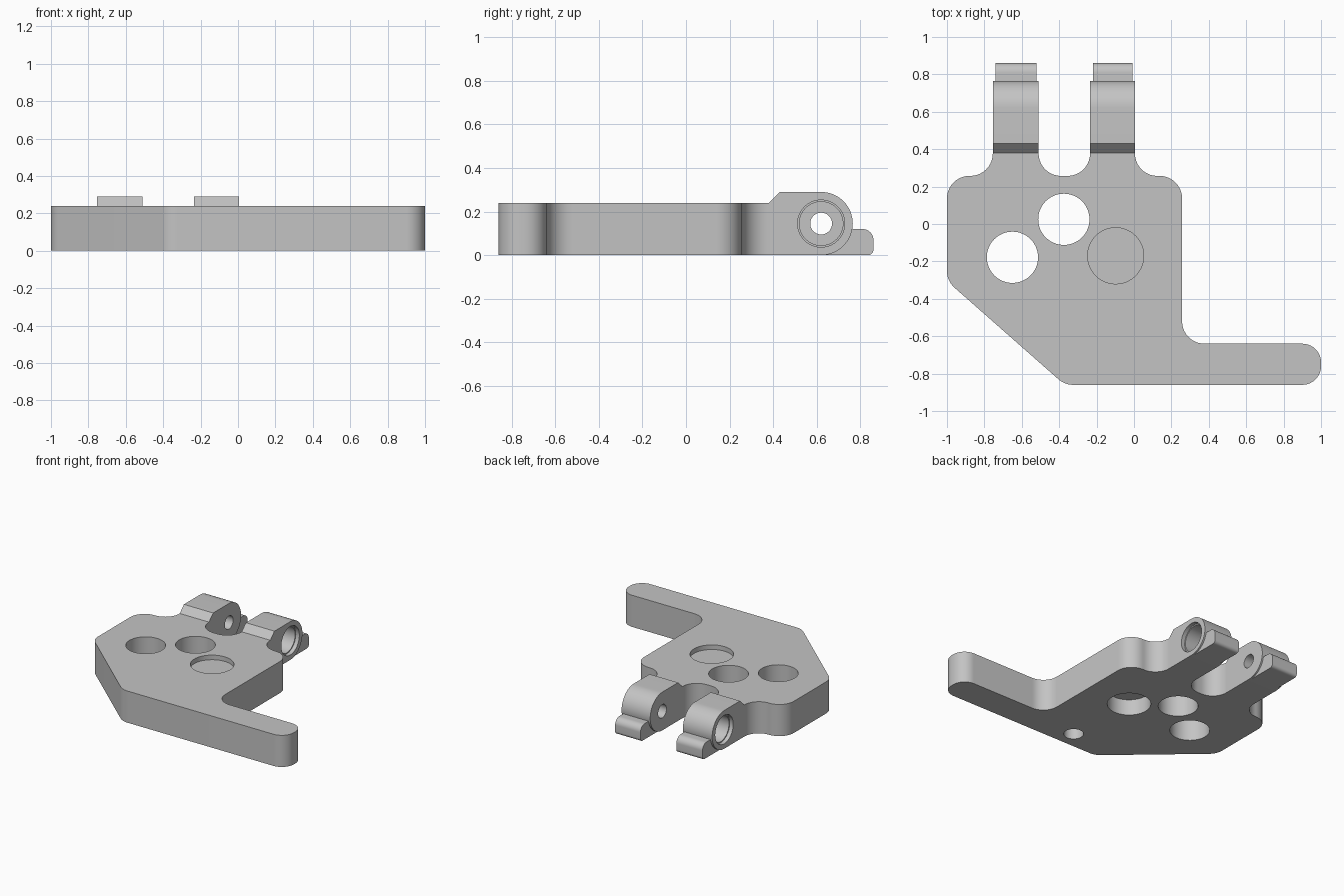
import bpy, bmesh, math
from mathutils import Vector

if "Cube" in bpy.data.objects:
    bpy.data.objects.remove(bpy.data.objects["Cube"])

grey = bpy.data.materials.new("plain grey")
grey.diffuse_color = (0.55, 0.55, 0.55, 1)
grey.use_nodes = True
grey.node_tree.nodes["Principled BSDF"].inputs["Base Color"].default_value = grey.diffuse_color


def rounded(corners, steps=10):
    """Fillet each (u, v, radius) corner of a closed outline."""
    out, n = [], len(corners)
    for i, (u, v, r) in enumerate(corners):
        p = Vector((u, v))
        if r == 0:
            out.append(p)
            continue
        a = (Vector(corners[i - 1][:2]) - p).normalized()
        b = (Vector(corners[(i + 1) % n][:2]) - p).normalized()
        half = a.angle(b) / 2
        centre = p + (a + b).normalized() * r / math.sin(half)
        start = p + a * r / math.tan(half) - centre
        end = p + b * r / math.tan(half) - centre
        sweep = math.pi - 2 * half
        for k in range(steps + 1):
            t = k / steps
            d = (start * math.sin((1 - t) * sweep) + end * math.sin(t * sweep)) / math.sin(sweep)
            out.append(centre + d)
    return out


def circle(u, v, r, n=64):
    return [(u + r * math.cos(2 * math.pi * k / n), v + r * math.sin(2 * math.pi * k / n))
            for k in range(n)]


def prism(name, outline, lo, hi, axis="z"):
    """Extrude an outline along z (outline in xy) or x (outline in yz)."""
    bm = bmesh.new()
    place = (lambda p, w: (p[0], p[1], w)) if axis == "z" else (lambda p, w: (w, p[0], p[1]))
    low = [bm.verts.new(place(p, lo)) for p in outline]
    high = [bm.verts.new(place(p, hi)) for p in outline]
    bm.faces.new(low)
    bm.faces.new(high)
    n = len(low)
    for i in range(n):
        j = (i + 1) % n
        bm.faces.new((low[i], low[j], high[j], high[i]))
    bmesh.ops.recalc_face_normals(bm, faces=bm.faces)
    mesh = bpy.data.meshes.new(name)
    bm.to_mesh(mesh)
    bm.free()
    mesh.materials.append(grey)
    obj = bpy.data.objects.new(name, mesh)
    bpy.context.collection.objects.link(obj)
    return obj


def combine(target, tool, operation):
    mod = target.modifiers.new(operation, "BOOLEAN")
    mod.operation, mod.solver, mod.object = operation, "EXACT", tool
    bpy.context.view_layer.objects.active = target
    bpy.ops.object.modifier_apply(modifier=mod.name)
    bpy.data.objects.remove(tool)


# Flat plate with side arm and two lug roots
H, R = 0.24, 0.12
plate = prism("hinge_plate", rounded([
    (-1, -0.305, R), (-0.37, -0.86, R), (1, -0.86, 0.1), (1, -0.64, 0.1),
    (0.257, -0.64, R), (0.257, 0.257, R), (0.005, 0.257, R), (0.005, 0.40, 0),
    (-0.235, 0.40, 0), (-0.235, 0.257, R), (-0.51, 0.257, R), (-0.51, 0.40, 0),
    (-0.755, 0.40, 0), (-0.755, 0.257, R), (-1, 0.257, R)]), 0, H)

# Hinge lugs: raised knuckle plus a narrower tongue behind it
PY, PZ = 0.62, 0.145
knuckle = [(0.38, 0)]
knuckle += [(PY + PZ * math.sin(a), PZ - PZ * math.cos(a))
            for a in (math.pi * k / 32 for k in range(33))]
knuckle += [(0.43, 0.29), (0.38, H)]
tongue = rounded([(0.58, 0, 0), (0.86, 0, 0.025), (0.86, 0.12, 0.05), (0.58, 0.12, 0)])
lugs = [(-0.755, -0.51, -1), (-0.235, 0.005, 1)]
for x0, x1, side in lugs:
    combine(plate, prism("knuckle", knuckle, x0, x1, "x"), "UNION")
    combine(plate, prism("tongue", tongue, x0 + 0.015, x1 - 0.012, "x"), "UNION")

# Pin holes with stepped bores opening on the outer faces
for x0, x1, side in lugs:
    outer = x1 if side > 0 else x0
    for radius, depth in ((0.108, 0.03), (0.10, 0.17), (0.05, 0.29)):
        ends = sorted((outer + side * 0.02, outer - side * depth))
        combine(plate, prism("bore", circle(PY, PZ, radius), *ends, "x"), "DIFFERENCE")

# Plate holes: two through holes, a pocket from each face, a small blind hole
for x, y, r, lo, hi in ((-0.65, -0.178, 0.137, -0.1, 0.4),
                        (-0.375, 0.025, 0.137, -0.1, 0.4),
                        (-0.098, -0.17, 0.15, 0.205, 0.4),
                        (-0.098, -0.17, 0.15, -0.1, 0.12),
                        (-0.07, -0.73, 0.068, -0.1, 0.19)):
    combine(plate, prism("hole", circle(x, y, r), lo, hi), "DIFFERENCE")

# Smooth the fillets and bores, keep edges sharp
plate.select_set(True)
bpy.context.view_layer.objects.active = plate
bpy.ops.object.shade_smooth_by_angle(angle=math.radians(30))
